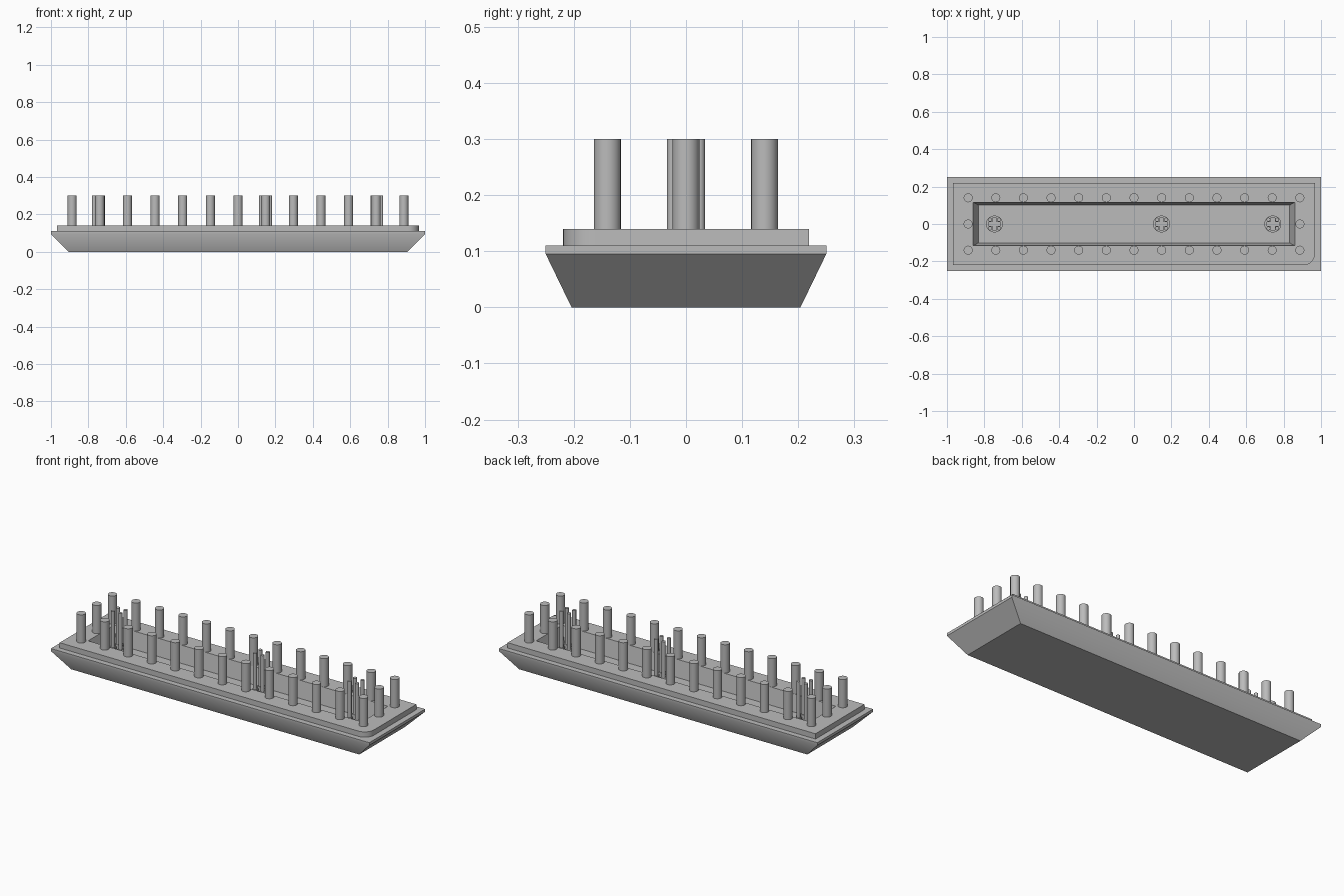
import bpy
import bmesh
from math import sin, cos, pi, radians

cube = bpy.data.objects.get("Cube")
if cube:
    bpy.data.objects.remove(cube, do_unlink=True)

grey = bpy.data.materials.new("plain grey")
grey.use_nodes = True
GREY = (0.5, 0.5, 0.5, 1)
grey.diffuse_color = GREY
grey.node_tree.nodes["Principled BSDF"].inputs["Base Color"].default_value = GREY

TOP = 0.30      # top of all rods
RIM = 0.14      # top of the raised rim
FLOOR = 0.045   # floor of the tray
STEM_TOP = 0.095


def finish(obj, smooth=True):
    obj.data.materials.clear()
    obj.data.materials.append(grey)
    if smooth:
        bpy.ops.object.select_all(action='DESELECT')
        obj.select_set(True)
        bpy.context.view_layer.objects.active = obj
        bpy.ops.object.shade_smooth_by_angle(angle=radians(35))
    return obj


def outline(w, d, z, r, steps=8):
    """Rectangle outline whose front corner on the +x side has radius r."""
    pts = [(w, d, z), (-w, d, z), (-w, -d, z)]
    for i in range(steps + 1):
        a = -pi / 2 + pi / 2 * i / steps
        pts.append((w - r + r * cos(a), -d + r + r * sin(a), z))
    return pts


def rod(name, x, y, radius, bottom, sides):
    bpy.ops.mesh.primitive_cylinder_add(
        vertices=sides, radius=radius, depth=TOP - bottom,
        location=(x, y, (TOP + bottom) / 2))
    bpy.context.object.name = name
    finish(bpy.context.object)


# Tray: flared outside, flange, stepped rim, drafted cavity and floor
sections = [
    (0.905, 0.204, 0, 0),
    (1.0, 0.25, 0.095, 0),
    (1.0, 0.25, 0.11, 0),
    (0.967, 0.219, 0.11, 0.058),
    (0.967, 0.219, RIM, 0.058),
    (0.86, 0.116, RIM, 0),
    (0.832, 0.101, FLOOR, 0),
]
bm = bmesh.new()
loops = [[bm.verts.new(p) for p in outline(*s)] for s in sections]
for a, b in zip(loops, loops[1:]):
    for i in range(len(a)):
        j = (i + 1) % len(a)
        bm.faces.new((a[i], a[j], b[j], b[i]))
bm.faces.new(loops[0][::-1])
bm.faces.new(loops[-1])
bmesh.ops.remove_doubles(bm, verts=bm.verts, dist=1e-5)
bmesh.ops.recalc_face_normals(bm, faces=bm.faces)
mesh = bpy.data.meshes.new("tray")
bm.to_mesh(mesh)
bm.free()
tray = bpy.data.objects.new("tray", mesh)
bpy.context.collection.objects.link(tray)
finish(tray)

# Rods standing on the rim: two long rows and one at each end
PITCH = 0.1478
for i in range(-6, 7):
    for side, y in (("front", -0.14), ("back", 0.14)):
        rod(f"{side}_rim_rod_{i + 7}", i * PITCH, y, 0.024, 0.10, 24)
for side, sx in (("left", 1), ("right", -1)):
    rod(f"{side}_end_rod", sx * 6 * PITCH, 0, 0.024, 0.10, 24)


# Round stems with a cross socket, each carrying four thin rods
def stem(name, x):
    arm, half = 0.032, 0.011
    quarter = [(arm, -half), (arm, half), (half, half)]
    cross = []
    for _ in range(4):
        cross += quarter
        quarter = [(-v, u) for u, v in quarter]
    circle = [(0.045 * cos(2 * pi * i / 32), 0.045 * sin(2 * pi * i / 32))
              for i in range(32)]
    curve = bpy.data.curves.new(name, 'CURVE')
    curve.dimensions = '2D'
    curve.fill_mode = 'BOTH'
    curve.extrude = (STEM_TOP - FLOOR) / 2
    for pts in (circle, cross):
        spline = curve.splines.new('POLY')
        spline.points.add(len(pts) - 1)
        for p, (u, v) in zip(spline.points, pts):
            p.co = (u, v, 0, 1)
        spline.use_cyclic_u = True
    obj = bpy.data.objects.new(name, curve)
    obj.location = (x, 0, (STEM_TOP + FLOOR) / 2)
    bpy.context.collection.objects.link(obj)
    bpy.ops.object.select_all(action='DESELECT')
    obj.select_set(True)
    bpy.context.view_layer.objects.active = obj
    bpy.ops.object.convert(target='MESH')
    finish(bpy.context.object)
    for sx in (-1, 1):
        for sy in (-1, 1):
            rod(name + "_thin_rod", x + sx * 0.0235, sy * 0.0235,
                0.0105, STEM_TOP - 0.01, 16)


for name, x in (("right_stem", -0.746), ("middle_stem", 0.147),
                ("left_stem", 0.742)):
    stem(name, x)
